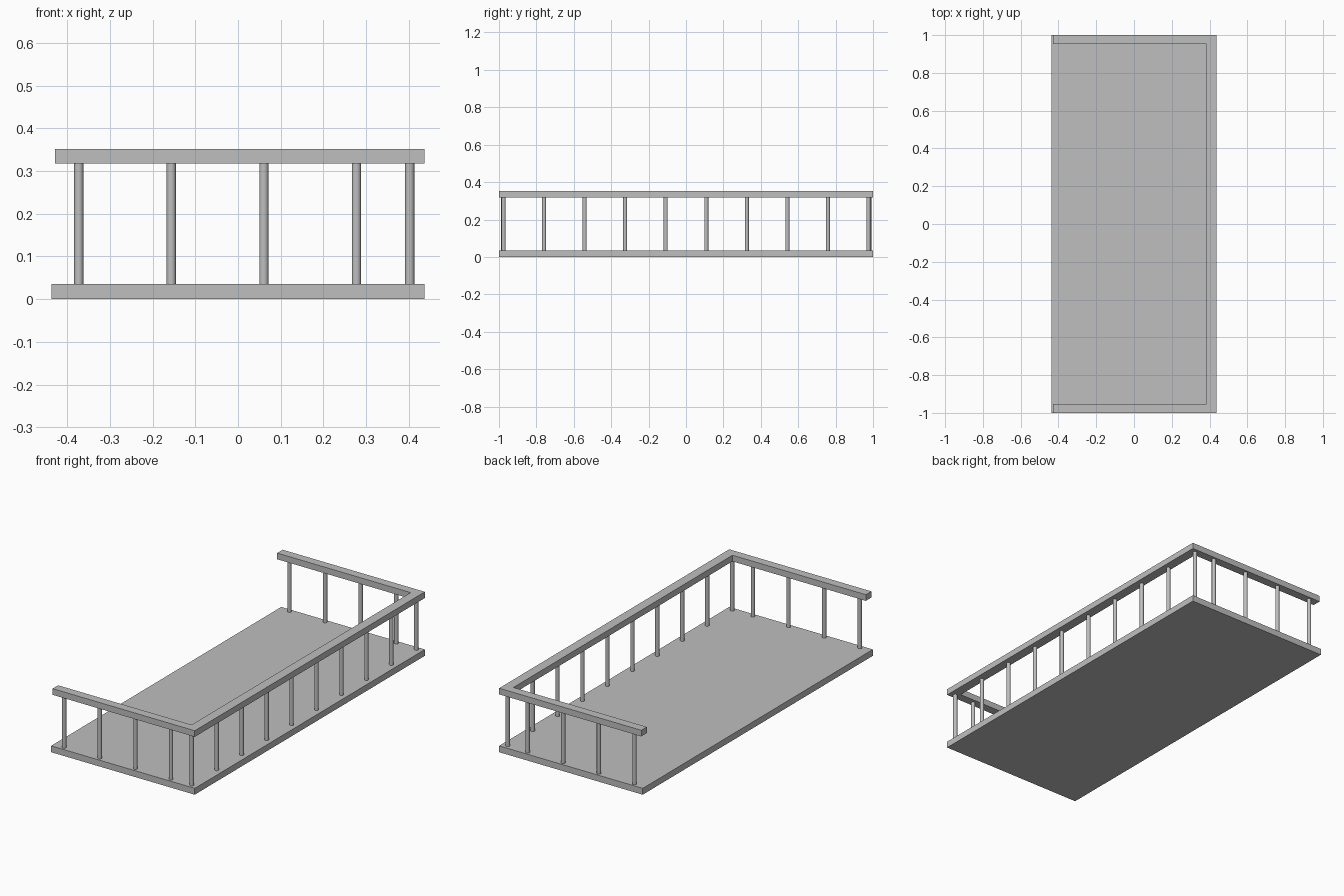
import bpy
import bmesh
import math

cube = bpy.data.objects.get("Cube")
if cube:
    bpy.data.objects.remove(cube, do_unlink=True)

HALF_X, HALF_Y = 0.437, 1.0
DECK_TOP, RAIL_BOTTOM, RAIL_TOP = 0.035, 0.318, 0.352
POST_RADIUS, STEP = 0.0108, 0.2168

grey = bpy.data.materials.new("plain_grey")
grey.use_nodes = True
grey.diffuse_color = (0.52, 0.52, 0.52, 1)
grey.node_tree.nodes["Principled BSDF"].inputs["Base Color"].default_value = (0.52, 0.52, 0.52, 1)


def prism(name, outline, z0, z1):
    """Extrude a flat outline between two heights."""
    bm = bmesh.new()
    base = bm.faces.new([bm.verts.new((x, y, z0)) for x, y in outline])
    top = bmesh.ops.extrude_face_region(bm, geom=[base])["geom"]
    verts = [v for v in top if isinstance(v, bmesh.types.BMVert)]
    bmesh.ops.translate(bm, verts=verts, vec=(0, 0, z1 - z0))
    bmesh.ops.recalc_face_normals(bm, faces=bm.faces)
    mesh = bpy.data.meshes.new(name)
    bm.to_mesh(mesh)
    bm.free()
    mesh.materials.append(grey)
    obj = bpy.data.objects.new(name, mesh)
    bpy.context.collection.objects.link(obj)
    return obj


def post(name, x, y):
    """Round upright between the deck and the handrail."""
    bpy.ops.mesh.primitive_cylinder_add(
        vertices=24, radius=POST_RADIUS, depth=RAIL_BOTTOM - DECK_TOP,
        location=(x, y, (RAIL_BOTTOM + DECK_TOP) / 2))
    obj = bpy.context.object
    obj.name = name
    obj.data.materials.append(grey)
    bpy.ops.object.shade_smooth_by_angle(angle=math.radians(40))


# Deck slab
prism("deck", [(-HALF_X, -HALF_Y), (HALF_X, -HALF_Y),
               (HALF_X, HALF_Y), (-HALF_X, HALF_Y)], 0, DECK_TOP)

# Handrail around three sides, open at the right
end_x, inner_x, inner_y = -0.428, 0.384, 0.952
prism("handrail", [(end_x, -HALF_Y), (HALF_X, -HALF_Y), (HALF_X, HALF_Y), (end_x, HALF_Y),
                   (end_x, inner_y), (inner_x, inner_y),
                   (inner_x, -inner_y), (end_x, -inner_y)], RAIL_BOTTOM, RAIL_TOP)

# Posts along the long side, corners included
for i in range(10):
    post(f"side_post_{i + 1}", 0.402, (i - 4.5) * STEP)

# Posts along both short ends
for label, y in (("front", -0.978), ("back", 0.98)):
    for i in range(4):
        post(f"{label}_post_{i + 1}", -0.373 + i * STEP, y)
